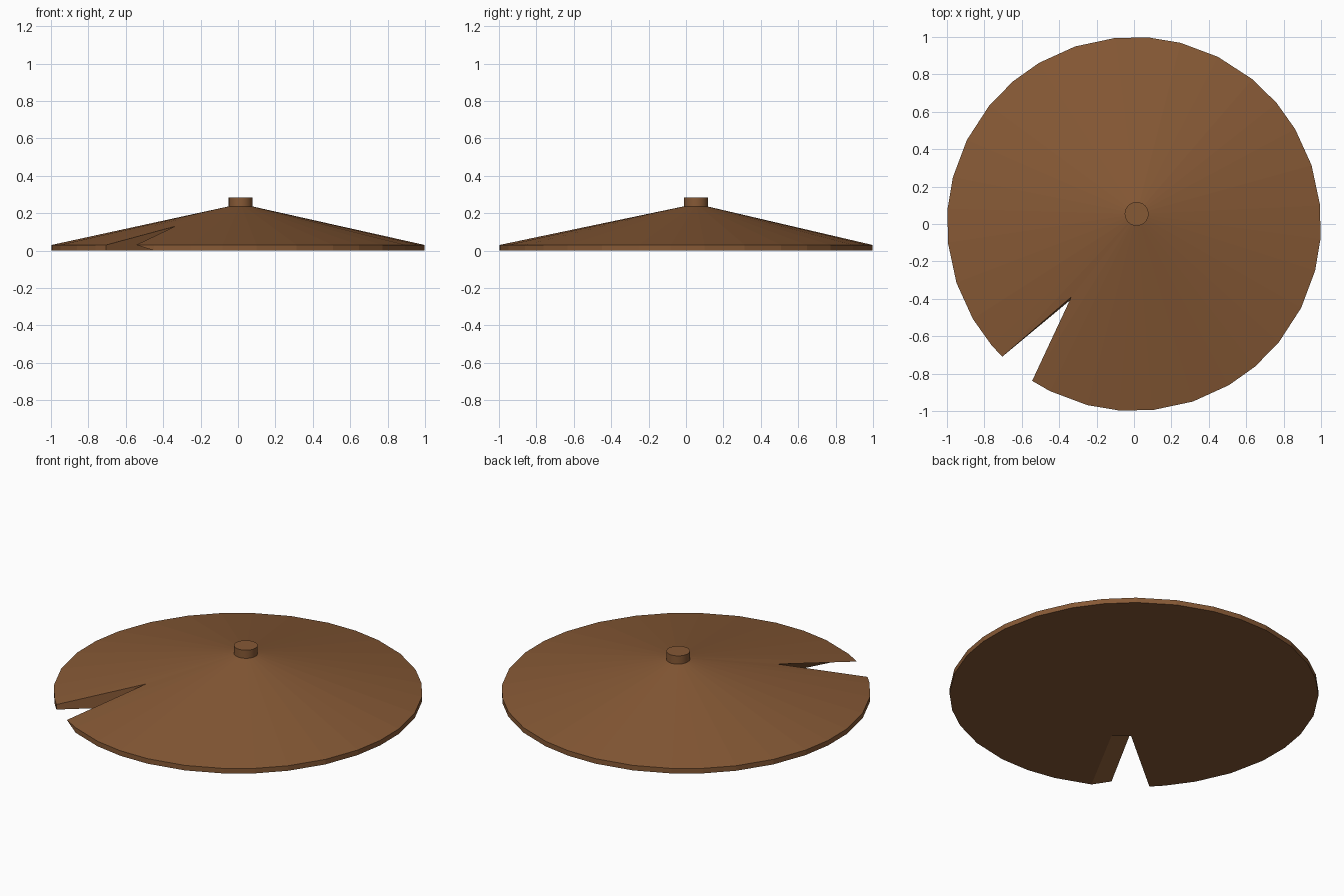
import bpy, bmesh, math

if "Cube" in bpy.data.objects:
    bpy.data.objects.remove(bpy.data.objects["Cube"])

mat = bpy.data.materials.new("brown")
mat.diffuse_color = (0.24, 0.10, 0.036, 1)
mat.use_nodes = True
mat.node_tree.nodes["Principled BSDF"].inputs["Base Color"].default_value = mat.diffuse_color


def finish(bm, name):
    bmesh.ops.recalc_face_normals(bm, faces=bm.faces)
    me = bpy.data.meshes.new(name)
    bm.to_mesh(me)
    bm.free()
    ob = bpy.data.objects.new(name, me)
    bpy.context.collection.objects.link(ob)
    me.materials.append(mat)
    return ob


# Rim angles: a 45 degree repeating pattern, with one point shifted to open the notch
angles = [85.3 - 45 * k - o for k in range(8) for o in (0, 9.8, 22, 34.6)]
start = -134.8                       # left corner of the notch
end = -123.0                         # right corner (upper edge only)
ring = [a for a in angles if a < start - 2 or a > end + 2]
# walk counter-clockwise: right corner, round the rim, left corner
ring = [end] + sorted(a if a > end else a + 360 for a in ring) + [start + 360]

# Leaf disc: off-centre cone on a thin rim, cut by a notch
bm = bmesh.new()
pts = [(math.cos(math.radians(a)), math.sin(math.radians(a))) for a in ring]
top = [bm.verts.new((x, y, 0.03)) for x, y in pts]
bot = [bm.verts.new((x, y, 0)) for x, y in pts[1:]]
apex = bm.verts.new((0.014, 0.054, 0.25))
tip = bm.verts.new((-0.335, -0.39, 0.13))
low_l = bm.verts.new((-0.277, -0.354, 0))
low_r = bm.verts.new((-0.195, -0.423, 0))

for a, b in zip(top, top[1:]):
    bm.faces.new((apex, a, b))
bm.faces.new((apex, top[-1], tip))
bm.faces.new((apex, tip, top[0]))
for i in range(len(bot) - 1):
    bm.faces.new((bot[i], bot[i + 1], top[i + 2], top[i + 1]))
bm.faces.new((top[0], bot[0], top[1]))
# notch walls
bm.faces.new((top[-1], bot[-1], low_l, tip))
bm.faces.new((tip, low_l, low_r))
bm.faces.new((tip, low_r, bot[0], top[0]))
# underside
bm.faces.new(bot + [low_l, low_r])
finish(bm, "leaf_disc")

# Small round knob on the peak
bm = bmesh.new()
bmesh.ops.create_cone(bm, cap_ends=True, segments=24, radius1=0.064,
                      radius2=0.064, depth=0.055)
bmesh.ops.translate(bm, verts=bm.verts, vec=(0.014, 0.054, 0.2575))
knob = finish(bm, "center_knob")
bpy.context.view_layer.objects.active = knob
knob.select_set(True)
bpy.ops.object.shade_smooth_by_angle(angle=math.radians(30))
